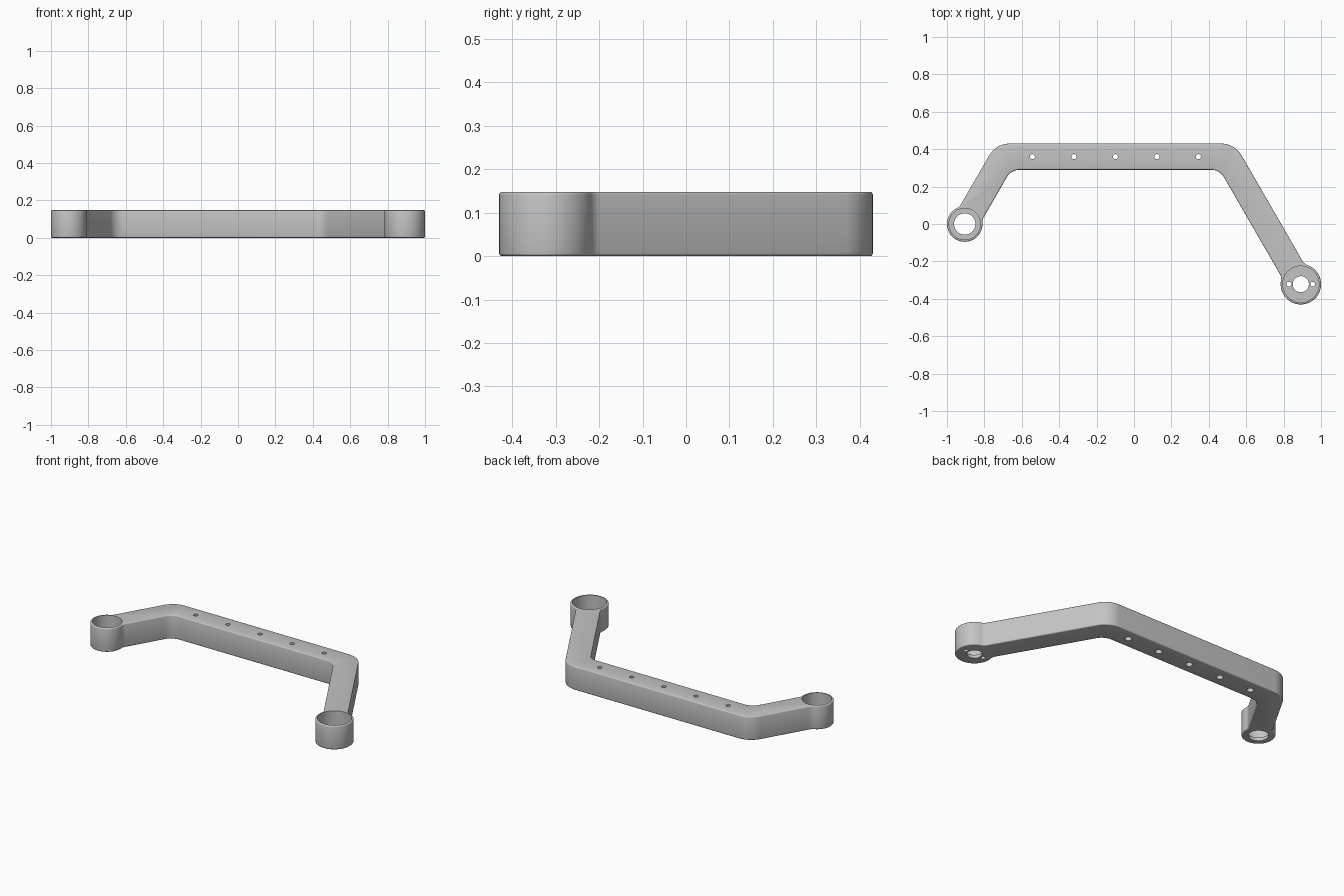
import bpy, bmesh, math
from mathutils import Vector, Matrix

if "Cube" in bpy.data.objects:
    bpy.data.objects.remove(bpy.data.objects["Cube"])

H = 0.148            # overall height
W = 0.07             # half width of the arms
BAR_Y = 0.36         # centre line of the long bar
T30 = math.tan(math.radians(30))
LEFT = (-0.905, 0.0, 0.095)      # boss x, y, radius
RIGHT = (0.892, -0.322, 0.108)
BEND_L = LEFT[0] + (BAR_Y - LEFT[1]) * T30
BEND_R = RIGHT[0] - (BAR_Y - RIGHT[1]) * T30

grey = bpy.data.materials.new("plain grey")
grey.diffuse_color = (0.55, 0.55, 0.55, 1)
grey.use_nodes = True
grey.node_tree.nodes["Principled BSDF"].inputs["Base Color"].default_value = grey.diffuse_color


def arc(cx, cy, r, a0, a1, n):
    return [Vector((cx + r * math.cos(a0 + (a1 - a0) * i / n),
                    cy + r * math.sin(a0 + (a1 - a0) * i / n), 0)) for i in range(n + 1)]


def boss(spec, axis_deg, f=0.05):
    """Round arm end with concave blends into the straight arm."""
    x, y, r = spec
    d = math.sqrt((r + f) ** 2 - (W + f) ** 2)
    b = math.atan2(W + f, d)
    blend = arc(d, W + f, f, -math.pi / 2, b - math.pi, 8)
    big = arc(0, 0, r, b, 2 * math.pi - b, 56)
    back = [Vector((p.x, -p.y, 0)) for p in reversed(blend)]
    m = Matrix.Translation((x, y, 0)) @ Matrix.Rotation(math.radians(axis_deg), 4, 'Z')
    return [m @ p for p in blend + big[1:-1] + back]


def bend(x, side, r, a0, a1):
    """Rounded corner of the bar; side is -1 outer, +1 inner."""
    sx = 1 if x < 0 else -1
    return arc(x + sx * (side * W + r) * T30, BAR_Y - side * W - r, r,
               math.radians(a0), math.radians(a1), 12)


# Bracket outline, counter-clockwise
outline = (boss(LEFT, 60)
           + bend(BEND_L, 1, 0.08, 150, 90) + bend(BEND_R, 1, 0.08, 90, 30)
           + boss(RIGHT, 120)
           + bend(BEND_R, -1, 0.125, 30, 90) + bend(BEND_L, -1, 0.125, 90, 150))

# Solid body with softly rounded rims
bm = bmesh.new()
base = bm.faces.new([bm.verts.new(p) for p in outline])
top = bmesh.ops.extrude_face_region(bm, geom=[base])
bmesh.ops.translate(bm, vec=(0, 0, H), verts=[v for v in top["geom"] if isinstance(v, bmesh.types.BMVert)])
bmesh.ops.recalc_face_normals(bm, faces=bm.faces)
rims = [e for e in bm.edges if abs(e.verts[0].co.z - e.verts[1].co.z) < 1e-6]
bmesh.ops.bevel(bm, geom=rims, offset=0.007, segments=3, profile=0.5, affect='EDGES')
mesh = bpy.data.meshes.new("bracket")
bm.to_mesh(mesh)
bm.free()
mesh.materials.append(grey)
bracket = bpy.data.objects.new("bracket", mesh)
bpy.context.collection.objects.link(bracket)


def cut(x, y, r, z0, z1, n=32):
    """Subtract a vertical cylinder from the bracket."""
    bpy.ops.mesh.primitive_cylinder_add(vertices=n, radius=r, depth=z1 - z0,
                                        location=(x, y, (z0 + z1) / 2))
    c = bpy.context.object
    c.name = "hole_cutter"
    c.hide_render = True
    c.data.materials.append(grey)
    mod = bracket.modifiers.new("hole", 'BOOLEAN')
    mod.operation, mod.solver, mod.object = 'DIFFERENCE', 'EXACT', c
    bpy.context.view_layer.objects.active = bracket
    bpy.ops.object.modifier_apply(modifier=mod.name)
    bpy.data.objects.remove(c, do_unlink=True)


# Open cups in both ends, each with a thin floor and a centre hole
FLOOR = 0.02
for (x, y, r), pocket, hole in ((LEFT, 0.084, 0.057), (RIGHT, 0.097, 0.043)):
    cut(x, y, pocket, FLOOR, H + 0.1, 64)
    cut(x, y, hole, -0.1, FLOOR + 0.05, 48)

# Two small holes in the right cup floor
for s in (-1, 1):
    cut(RIGHT[0] + s * 0.063, RIGHT[1], 0.013, -0.1, FLOOR + 0.05, 24)

# Row of through holes in the bar, widened from below
for i in range(-2, 3):
    x = (BEND_L + BEND_R) / 2 + i * 0.222
    cut(x, BAR_Y, 0.0135, -0.1, H + 0.1, 24)
    cut(x, BAR_Y, 0.02, -0.1, 0.06, 24)

bpy.ops.object.select_all(action='DESELECT')
bracket.select_set(True)
bpy.context.view_layer.objects.active = bracket
bpy.ops.object.shade_smooth_by_angle(angle=math.radians(35))
